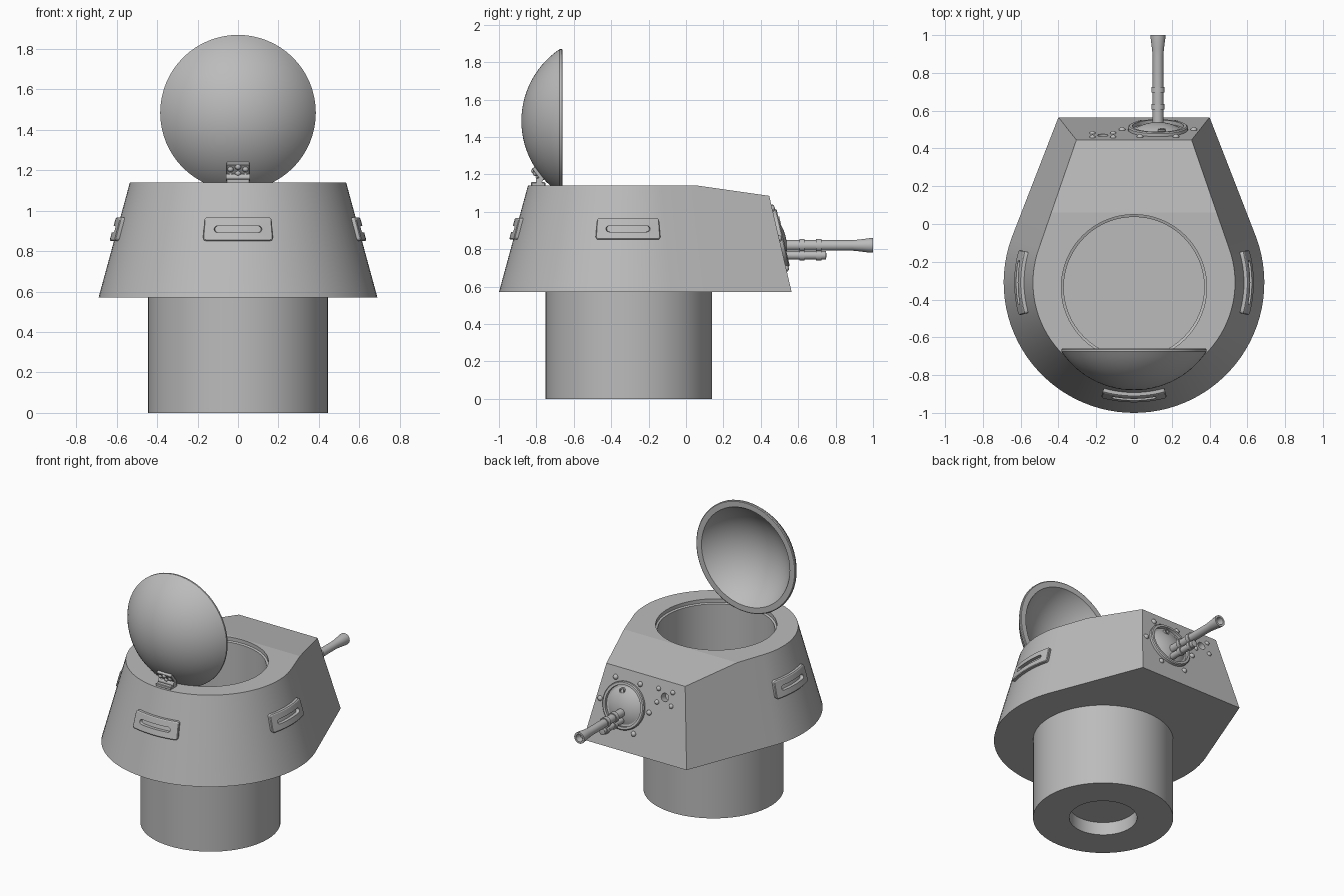
import bpy, bmesh
from math import radians, sin, cos, pi, sqrt, atan2
from mathutils import Matrix, Vector

if "Cube" in bpy.data.objects:
    bpy.data.objects.remove(bpy.data.objects["Cube"])

GREY = (0.5, 0.5, 0.5, 1)
steel = bpy.data.materials.new("grey_steel")
steel.use_nodes = True
steel.diffuse_color = GREY
steel.node_tree.nodes["Principled BSDF"].inputs["Base Color"].default_value = GREY


def finish(name, bm, angle=30):
    mesh = bpy.data.meshes.new(name)
    bm.to_mesh(mesh)
    bm.free()
    ob = bpy.data.objects.new(name, mesh)
    bpy.context.collection.objects.link(ob)
    mesh.materials.append(steel)
    bpy.ops.object.select_all(action='DESELECT')
    ob.select_set(True)
    bpy.context.view_layer.objects.active = ob
    bpy.ops.object.shade_smooth_by_angle(angle=radians(angle))
    return ob


def skin(bm, rings, skip=()):
    """Join closed rings of points with quads; returns the vertex rings."""
    vs = [[bm.verts.new(p) for p in ring] for ring in rings]
    n = len(vs[0])
    for a, b in zip(vs, vs[1:]):
        for j in range(n):
            if j not in skip:
                k = (j + 1) % n
                bm.faces.new((a[j], a[k], b[k], b[j]))
    return vs


def circle(r, z=0, n=64):
    return [Vector((r * cos(2 * pi * j / n), r * sin(2 * pi * j / n), z)) for j in range(n)]


def lathe(name, profile, matrix, n=64):
    bm = bmesh.new()
    skin(bm, [[matrix @ p for p in circle(r, z, n)] for r, z in profile])
    bmesh.ops.remove_doubles(bm, verts=bm.verts, dist=1e-5)
    return finish(name, bm)


def box(name, size, matrix):
    bm = bmesh.new()
    bmesh.ops.create_cube(bm, size=1, matrix=matrix @ Matrix.Diagonal((*size, 1)))
    bmesh.ops.bevel(bm, geom=bm.edges[:], offset=0.003, segments=1, affect='EDGES')
    return finish(name, bm)


def dome(r, h, base, n=14):
    """Spherical cap profile, from its rim to its pole."""
    R = (r * r + h * h) / (2 * h)
    top = atan2(r, R - h)
    return [(R * sin(top * (1 - i / n)), base + h - R + R * cos(top * (1 - i / n)))
            for i in range(n + 1)]


def frame(x, y, z, tilt=0):
    return Matrix.Translation((x, y, z)) @ Matrix.Rotation(radians(tilt), 4, 'X')


# Turret dimensions
CY, Z0, Z1, ZF = -0.31, 0.57, 1.14, 1.085
R0, R1 = 0.69, 0.535
FRONT0, FRONT1 = Vector((0.4, 0.565)), Vector((0.305, 0.445))
SLOPE = (FRONT0.y - FRONT1.y) / (ZF - Z0)


def plate_frame(x, z):
    """Frame on the sloping gun plate, local z pointing out."""
    return frame(x, FRONT0.y - SLOPE * (z - Z0), z, -90 + atan2(SLOPE, 1) * 180 / pi)


def outline(r, corner, z, z_front):
    arc = [Vector((r * cos(radians(a)), CY + r * sin(radians(a)), z))
           for a in [160 + 220 * i / 56 for i in range(57)]]
    tip = Vector((corner.x, corner.y, z_front))
    crease = arc[-1].lerp(Vector((corner.x, corner.y, z)), 0.327)
    mirror = Matrix.Diagonal((-1, 1, 1))
    return [tip, mirror @ tip, mirror @ crease] + arc + [crease]


def fill(bm, *loops):
    edges = []
    for loop in loops:
        for a, b in zip(loop, loop[1:] + loop[:1]):
            edges.append(bm.edges.get((a, b)) or bm.edges.new((a, b)))
    bmesh.ops.triangle_fill(bm, use_beauty=True, edges=edges)


# Turret shell: walls, roof with hatch opening, belly, gun plate with sight hole
hatch = frame(0, -0.335, 0)
basket_at = frame(0, -0.305, 0)
sight = plate_frame(-0.165, 0.98)
bm = bmesh.new()
low, high = skin(bm, [outline(R0, FRONT0, Z0, Z0), outline(R1, FRONT1, Z1, ZF)], skip=(0,))
bm.faces.new((high[0], high[1], high[2], high[-1]))
fill(bm, high[2:], [bm.verts.new(hatch @ p) for p in circle(0.385, Z1)])
fill(bm, low, [bm.verts.new(basket_at @ p) for p in circle(0.445, Z0)])
fill(bm, [low[0], low[1], high[1], high[0]],
     [bm.verts.new(sight @ p) for p in circle(0.028, 0, 24)])
bmesh.ops.recalc_face_normals(bm, faces=bm.faces[:])
finish("turret_shell", bm, 6.5)

# Hatch well, basket and sight hole
lathe("hatch_well", [(0.385, Z1), (0.385, 1.115), (0.372, 1.11), (0.372, 0.12), (0, 0.12)], hatch)
lathe("turret_basket", [(0, 0.09), (0.215, 0.09), (0.215, 0), (0.445, 0), (0.445, Z0)], basket_at)
lathe("sight_hole", [(0.028, 0), (0.028, -0.05), (0, -0.05)], sight, 24)

# Open domed hatch lid
inner = dome(0.335, 0.18, 0.012)[::-1]
lathe("hatch_lid", inner + [(0.342, 0), (0.38, 0), (0.385, 0.004)] + dome(0.385, 0.205, 0.015),
      frame(0, -0.66, 1.485, 90))


def bolt(name, matrix, r=0.018):
    lathe(name, [(r, -0.004)] + dome(r, r * 0.85, 0, 5), matrix, 16)


# Hinge between lid and roof
leaf = frame(0, -0.79, 1.202, 127)
box("hinge_lid_leaf", (0.115, 0.085, 0.022), leaf)
box("hinge_roof_leaf", (0.115, 0.075, 0.02), frame(0, -0.79, 1.148))
pin = frame(0, -0.785, 1.165) @ Matrix.Rotation(pi / 2, 4, 'Y')
lathe("hinge_pin", [(0, -0.06), (0.017, -0.06), (0.017, 0.06), (0, 0.06)], pin, 20)
for x, y in ((-0.037, 0.012), (0, 0.026), (0.037, 0.012), (-0.037, -0.026), (0, -0.014), (0.037, -0.026)):
    bolt("hinge_bolt", leaf @ Matrix.Translation((x, y, 0.011)), 0.015)


# Vision ports wrapped around the sloping wall
def port_loop(w, h, r, k=5, m=12):
    corners = []
    for i, (sx, sy) in enumerate(((1, -1), (1, 1), (-1, 1), (-1, -1))):
        corners.append([Vector((sx * (w / 2 - r) + r * cos(a), sy * (h / 2 - r) + r * sin(a)))
                        for a in [(i - 1 + j / (k - 1)) * pi / 2 for j in range(k)]])
    pts = []
    for i, c in enumerate(corners):
        pts += c
        if i % 2:
            end = corners[(i + 1) % 4][0]
            pts += [c[-1].lerp(end, j / m) for j in range(1, m)]
    return pts


def vision_port(name, angle):
    def wrap(loop, d):
        out = []
        for u, v in loop:
            z = 0.909 + v
            r = R0 + (R1 - R0) * (z - Z0) / (Z1 - Z0) + d
            a = radians(angle) + u / 0.6
            out.append(Vector((r * cos(a), CY + r * sin(a), z)))
        return out
    plate, edge = port_loop(0.335, 0.115, 0.014), port_loop(0.325, 0.105, 0.011)
    slot = port_loop(0.23, 0.032, 0.0155)
    bm = bmesh.new()
    skin(bm, [wrap(plate, -0.01), wrap(plate, 0.018), wrap(edge, 0.022),
              wrap(slot, 0.022), wrap(slot, -0.01)])
    finish(name, bm)


for name, angle in (("rear_port", -90), ("left_port", 0), ("right_port", 180)):
    vision_port(name, angle)

# Gun mount: collar, ball, aiming eyelet and bolts
GX, GZ = 0.127, 0.857
mount = plate_frame(GX, GZ)
lathe("mount_collar", [(0.158, -0.01), (0.158, 0.016), (0.152, 0.022), (0.136, 0.022), (0.136, 0.002), (0.1, 0.002)], mount)
lathe("mount_ball", dome(0.125, 0.035, 0.001), mount)
lathe("aiming_eyelet", [(0.02, -0.01), (0.02, 0.027), (0.012, 0.027), (0.012, 0.01), (0, 0.01)],
      mount @ Matrix.Translation((0.02, -0.095, 0)), 20)
for i in range(6):
    a = i * pi / 3
    bolt("mount_bolt", mount @ Matrix.Translation((0.19 * cos(a), 0.19 * sin(a), 0)))
for x in (-0.055, 0.055):
    for y in (-0.045, 0.045):
        bolt("sight_bolt", sight @ Matrix.Translation((x, y, 0)), 0.016)

# Gun: flared barrel, lower tube and clamps
barrel = frame(GX, 0, 0.82, -90)
lathe("gun_barrel", [(0.028, 0.46), (0.028, 0.89), (0.032, 0.93), (0.039, 0.985), (0.039, 1),
                     (0.026, 1), (0.02, 0.96), (0, 0.96)], barrel, 32)
tube = frame(GX, 0, 0.767, -90)
lathe("gas_tube", [(0.022, 0.46), (0.022, 0.748), (0.012, 0.75), (0, 0.75)], tube, 24)
for y in (0.62, 0.71):
    for at, r in ((barrel, 0.035), (tube, 0.028)):
        lathe("gun_clamp", [(0.02, y - 0.014), (r, y - 0.014), (r, y + 0.014), (0.02, y + 0.014)], at, 28)
